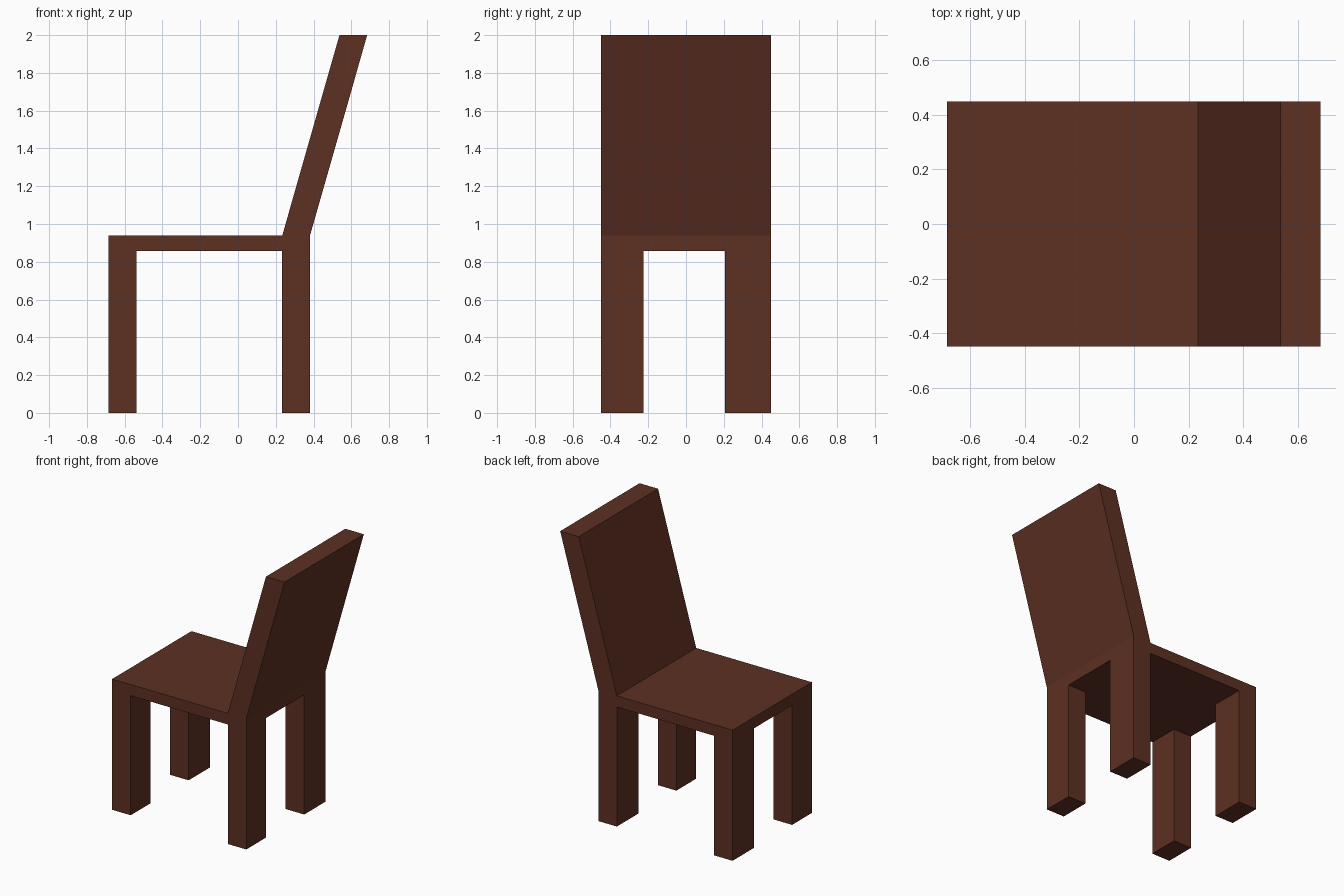
import bpy, bmesh, math
from mathutils import Vector

if "Cube" in bpy.data.objects:
    bpy.data.objects.remove(bpy.data.objects["Cube"])

XS = [-0.685, -0.537, 0.234, 0.381]   # leg edges along the depth
YS = [-0.45, -0.225, 0.207, 0.45]     # leg edges across the width
SEAT_BOTTOM, SEAT_TOP, BACK_TOP, LEAN = 0.858, 0.938, 2.0, 0.303


def extrude(bm, faces, offset):
    result = bmesh.ops.extrude_face_region(bm, geom=faces)["geom"]
    verts = [g for g in result if isinstance(g, bmesh.types.BMVert)]
    bmesh.ops.translate(bm, verts=verts, vec=Vector(offset))
    return [g for g in result if isinstance(g, bmesh.types.BMFace)]


bm = bmesh.new()

# Seat underside as a 3 x 3 grid, thickened upward
grid = [[bm.verts.new((x, y, SEAT_BOTTOM)) for y in YS] for x in XS]
cells = {}
for i in range(3):
    for j in range(3):
        cells[i, j] = bm.faces.new((grid[i][j], grid[i][j + 1],
                                    grid[i + 1][j + 1], grid[i + 1][j]))
top = extrude(bm, list(cells.values()), (0, 0, SEAT_TOP - SEAT_BOTTOM))

# Reclined backrest from the rear strip of the seat
rear = [f for f in top if f.calc_center_median().x > XS[2]]
extrude(bm, rear, (LEAN, 0, BACK_TOP - SEAT_TOP))

# Four legs from the corner cells of the underside
bm.faces.ensure_lookup_table()
under = [f for f in bm.faces
         if all(abs(v.co.z - SEAT_BOTTOM) < 1e-5 for v in f.verts)]
for f in under:
    c = f.calc_center_median()
    if not XS[1] < c.x < XS[2] and not YS[1] < c.y < YS[2]:
        extrude(bm, [f], (0, 0, -SEAT_BOTTOM))

# Merge flat areas into clean faces
bmesh.ops.dissolve_limit(bm, angle_limit=math.radians(1),
                         verts=bm.verts[:], edges=bm.edges[:])
bmesh.ops.recalc_face_normals(bm, faces=bm.faces[:])

mesh = bpy.data.meshes.new("chair")
bm.to_mesh(mesh)
bm.free()
chair = bpy.data.objects.new("chair", mesh)
bpy.context.collection.objects.link(chair)

# Dark brown wood
wood = bpy.data.materials.new("brown_wood")
wood.diffuse_color = (0.11, 0.03, 0.016, 1)
wood.use_nodes = True
wood.node_tree.nodes["Principled BSDF"].inputs["Base Color"].default_value = wood.diffuse_color
mesh.materials.append(wood)
